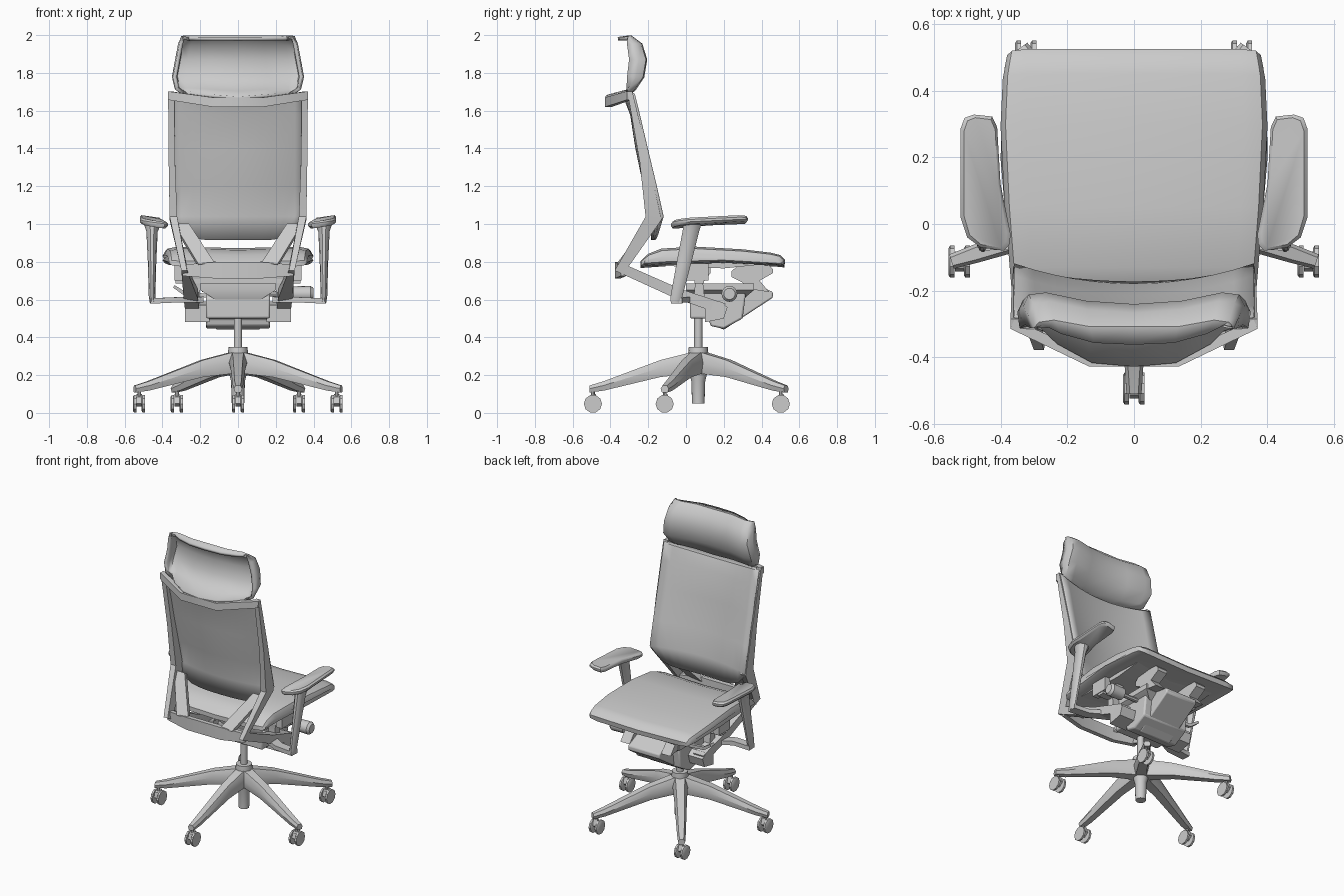
import bpy, bmesh, math
from mathutils import Vector

if "Cube" in bpy.data.objects:
    bpy.data.objects.remove(bpy.data.objects["Cube"])

X, Z = Vector((1, 0, 0)), Vector((0, 0, 1))
CY = 0.065  # y of the column and star base


def make(name, verts, faces, mirror=False, bevel=0, solid=0, angle=35):
    me = bpy.data.meshes.new(name)
    me.from_pydata([tuple(v) for v in verts], [], faces)
    bm = bmesh.new()
    bm.from_mesh(me)
    bmesh.ops.recalc_face_normals(bm, faces=bm.faces)
    bm.to_mesh(me)
    bm.free()
    ob = bpy.data.objects.new(name, me)
    bpy.context.collection.objects.link(ob)
    bpy.ops.object.select_all(action='DESELECT')
    bpy.context.view_layer.objects.active = ob
    ob.select_set(True)
    bpy.ops.object.shade_smooth_by_angle(angle=math.radians(angle))
    if solid:
        m = ob.modifiers.new("solid", 'SOLIDIFY')
        m.thickness, m.offset = solid, 0
    if bevel:
        m = ob.modifiers.new("bevel", 'BEVEL')
        m.width, m.segments = bevel, 2
    if mirror:
        ob.modifiers.new("mirror", 'MIRROR').use_mirror_merge = False
    return ob


def loft(name, rings, **kw):
    n, k = len(rings[0]), len(rings)
    faces = [(r*n + i, r*n + (i+1) % n, (r+1)*n + (i+1) % n, (r+1)*n + i)
             for r in range(k-1) for i in range(n)]
    faces += [tuple(range(n)), tuple(range((k-1)*n, k*n))]
    return make(name, [p for r in rings for p in r], faces, **kw)


def sheet(name, rows, **kw):
    n = len(rows[0])
    faces = [(r*n + i, r*n + i+1, (r+1)*n + i+1, (r+1)*n + i)
             for r in range(len(rows)-1) for i in range(n-1)]
    return make(name, [p for r in rows for p in r], faces, **kw)


def prism(name, yz, x0, x1, **kw):
    return loft(name, [[(x, y, z) for y, z in yz] for x in (x0, x1)], **kw)


def bar(name, pts, side=X, sides=4, **kw):
    """Mitred sweep; each point is (x, y, z, width along side, thickness)."""
    P = [Vector(p[:3]) for p in pts]
    D = [(b - a).normalized() for a, b in zip(P, P[1:])]
    rings = []
    for i, p in enumerate(pts):
        a, b = D[max(i-1, 0)], D[min(i, len(D)-1)]
        t = (a + b).normalized()
        nrm = t.cross(side).normalized() / max(t.dot(a), 0.5)
        r = math.sqrt(2) if sides == 4 else 1
        off = math.pi/4 if sides == 4 else 0
        rings.append([P[i] + side*p[3]/2*r*math.cos(off + 2*math.pi*k/sides)
                      + nrm*p[4]/2*r*math.sin(off + 2*math.pi*k/sides) for k in range(sides)])
    return loft(name, rings, **kw)


def lathe(name, stations, centre, axis='z', sides=16):
    """Round part from (distance along axis, radius) stations."""
    rings = []
    for d, r in stations:
        ring = []
        for k in range(sides):
            c, s = r*math.cos(2*math.pi*k/sides), r*math.sin(2*math.pi*k/sides)
            v = (c, s, d) if axis == 'z' else (d, c, s)
            ring.append(Vector(centre) + Vector(v))
        rings.append(ring)
    return loft(name, rings)


# Column and hub
lathe("hub", [(0.05, 0.033), (0.17, 0.037), (0.2, 0.045), (0.3, 0.055), (0.35, 0.05)], (0, CY, 0))
lathe("gas_column", [(0.33, 0.022), (0.52, 0.022)], (0, CY, 0))

# Five legs with twin-wheel casters
for i in range(5):
    a = math.radians(-90 + 72*i)
    d, s = Vector((math.cos(a), math.sin(a), 0)), Vector((-math.sin(a), math.cos(a), 0))
    rings = []
    for r, wb, wt, zb, zt in ((0.02, .1, .06, .21, .325), (0.2, .08, .05, .19, .28),
                              (0.5, .055, .035, .118, .168), (0.575, .045, .025, .108, .145)):
        c = Vector((0, CY, 0)) + d*r
        zm = zb + (zt - zb)*0.55
        rings.append([c - s*wb*.35 + Z*zb, c + s*wb*.35 + Z*zb, c + s*wb/2 + Z*zm,
                      c + s*wt/2 + Z*zt, c - s*wt/2 + Z*zt, c - s*wb/2 + Z*zm])
    loft(f"base_leg_{i+1}", rings)
    c = Vector((0, CY - 0.008, 0)) + d*0.55
    for k in (-1, 1):
        lathe(f"caster_wheel_{i+1}_{'a' if k < 0 else 'b'}",
              [(-.01, .04), (-.005, .048), (.008, .048)], c + Vector((k*.023, 0, .048)), 'x', 10)
    prism(f"caster_fork_{i+1}", [(c.y+y, z) for y, z in
          ((-.03, .05), (-.02, .085), (.015, .1), (.03, .06), (0, .035))], c.x-.014, c.x+.014)
    lathe(f"caster_stem_{i+1}", [(.06, .01), (.125, .01)], c, sides=8)

# Tilt mechanism under the seat
prism("mechanism_housing", [(.02, .5), (.02, .61), (.08, .65), (.32, .66), (.3, .5), (.2, .445),
                            (.13, .46), (.12, .5)], -.17, .17, bevel=.01)
prism("mechanism_nose", [(.14, .47), (.14, .6), (.33, .7), (.46, .64), (.46, .61), (.2, .44)],
      -.12, .12, bevel=.008)
loft("mechanism_top_plate", [[(-a, y0, z), (a, y0, z), (a, y1, z), (-a, y1, z)] for a, y0, y1, z in
     ((.12, .02, .3, .6), (.2, 0, .36, .65), (.2, 0, .36, .685))])
prism("pivot_block", [(.1, .48), (.1, .57), (.18, .59), (.22, .56), (.2, .5)], .15, .28, mirror=True)
lathe("tension_knob", [(-.06, .022), (-.05, .04), (.04, .042), (.055, .03)], (.345, .23, .63), 'x')
lathe("knob_shaft", [(.1, .015), (.3, .015)], (0, .23, .63), 'x', 8)
bar("height_lever", [(-.15, .2, .62, .02, .02), (-.28, .2, .63, .02, .02),
                     (-.34, .2, .67, .04, .015)], side=Vector((0, 1, 0)))

# Seat brackets and slide rail
prism("rear_seat_bracket", [(.04, .6), (.05, .7), (.03, .74), (.03, .81), (.13, .81), (.13, .74),
                            (.09, .69), (.1, .6)], .2, .25, mirror=True)
prism("front_seat_bracket", [(.31, .66), (.3, .69), (.24, .72), (.24, .75), (.3, .8), (.42, .8),
                             (.46, .76), (.46, .74), (.39, .7), (.44, .64)], .12, .19, mirror=True)
prism("seat_rail", [(.0, .7), (.0, .79), (.12, .79), (.12, .7)], .29, .335, mirror=True)
bar("seat_cross_shaft", [(-.33, .07, .71, .05, .05), (.33, .07, .71, .05, .05)], side=Z)

# Seat cushion: side profile lofted across the width
PROF = [(-.24, .775), (-.24, .805), (-.2, .842), (-.13, .87), (.05, .88), (.3, .866), (.45, .848),
        (.5, .835), (.525, .81), (.52, .778), (.48, .782), (.2, .795), (-.1, .785)]
rings = []
for x, th, ys, dz in ((-.4, .35, .95, -.005), (-.385, .8, .985, 0), (-.33, 1, 1, 0), (0, 1, 1, -.008),
                      (.33, 1, 1, 0), (.385, .8, .985, 0), (.4, .35, .95, -.005)):
    ring = []
    for y, z in PROF:
        mid = .80 + .03*max(0, 1 - abs(y - .1)*2)
        w = 1 - .9*max(0, y - .38)**1.5 - .2*max(0, .2 - y)
        ring.append((x*w, .14 + (y - .14)*ys, mid + (z - mid)*th + dz))
    rings.append(ring)
loft("seat", rings, angle=40)
prism("seat_pan", [(-.15, .78), (-.15, .8), (.42, .81), (.44, .79), (.2, .765)], -.3, .3)

# Backrest frame: side rails folding down and forward to the pivot
bar("back_side_rail", [(.354, -.297, 1.70, .032, .026), (.35, -.22, 1.33, .034, .05),
                       (.342, -.172, 1.03, .04, .08), (.285, -.34, .765, .03, .052),
                       (.25, -.04, .63, .075, .056), (.24, .2, .55, .075, .06)], mirror=True)
bar("back_v_brace", [(.3, -.195, .995, .08, .03), (.165, -.355, .78, .09, .03)], mirror=True)
bar("back_lower_beam", [(-.29, -.33, .755, .06, .03), (-.13, -.36, .755, .085, .03),
                        (.13, -.36, .755, .085, .03), (.29, -.33, .755, .06, .03)], side=Z)
bar("back_top_rail", [(-.365, -.3, 1.68, .045, .03), (-.13, -.41, 1.645, .05, .035),
                      (.13, -.41, 1.645, .05, .035), (.365, -.3, 1.68, .045, .03)], side=Z)

# Panel stretched over the front of the frame, slightly dished
rows = []
for z, ye, yc in ((.915, -.14, -.178), (1.04, -.124, -.185), (1.2, -.16, -.22), (1.4, -.208, -.262),
                  (1.58, -.25, -.29), (1.655, -.275, -.32)):
    lift = .1 if z < 1 else (.03 if z > 1.6 else 0)
    rows.append([(u*(.36 if z > 1 else .35), yc + (ye - yc)*u*u, z + lift*u**(6 if z < 1 else 2))
                 for u in [k/6 for k in range(-6, 7)]])
rows.append([(x*.99, y - .01 - .07*(1 - abs(x)/.36), z + .005) for x, y, z in rows[-1]])
sheet("back_panel", rows, solid=.012, angle=50)

# Headrest: curved shell, open at the rear
rows = []
HEAD = [(-.36, 1.98, .265), (-.29, 1.988, .293), (-.24, 1.95, .308), (-.215, 1.87, .323),
        (-.23, 1.78, .34), (-.275, 1.717, .325), (-.425, 1.687, .28)]
half = [(0, -.035), (.45, -.025), (.82, 0), (.96, -.005), (1, -.035), (.98, -.085)]
cols = [(-u, d) for u, d in reversed(half[1:])] + half
for i, (y, z, hw) in enumerate(HEAD):
    row = []
    for u, d in cols:
        a = abs(u)
        yy = y + (-.3 - y)*a**3 if i in (0, 6) else max(y + d, -.31)
        row.append((u*hw, yy, z - (.022*(1 - a) if i > 4 else 0)))
    rows.append(row)
sheet("headrest", rows, solid=.02, angle=50)
prism("headrest_mount", [(-.42, 1.63), (-.42, 1.67), (-.35, 1.68), (-.36, 1.64)], -.12, .12)

# Armrests: pad, tapered post and lower bar
PAD = [(.425, .322), (.41, .29), (.4, .12), (.37, -.03), (.372, -.06), (.39, -.08), (.46, -.07),
       (.5, -.04), (.52, .02), (.52, .285), (.508, .318), (.48, .328)]
rings = []
for s, h in ((.85, -.016), (1, -.004), (1, .008), (.85, .018)):
    rings.append([(.45 + (x - .45)*s, .12 + (y - .12)*(1 - (1 - s)*.3),
                   1.013 + h + .12*(x - .45) + .07*(y - .1) - .35*max(0, y - .2)*.2)
                  for x, y in PAD])
loft("armrest_pad", rings, mirror=True, angle=40)
bar("armrest_post", [(.452, .035, 1.01, .1, .1), (.455, .025, .96, .06, .09), (.455, -.01, .8, .045, .08),
                     (.455, -.05, .62, .035, .065), (.453, -.055, .585, .03, .06)],
    sides=10, mirror=True)
bar("armrest_lower_bar", [(.465, -.05, .592, .028, .06), (.34, -.045, .598, .028, .06),
                          (.2, .03, .6, .03, .07)], side=Z, mirror=True)
